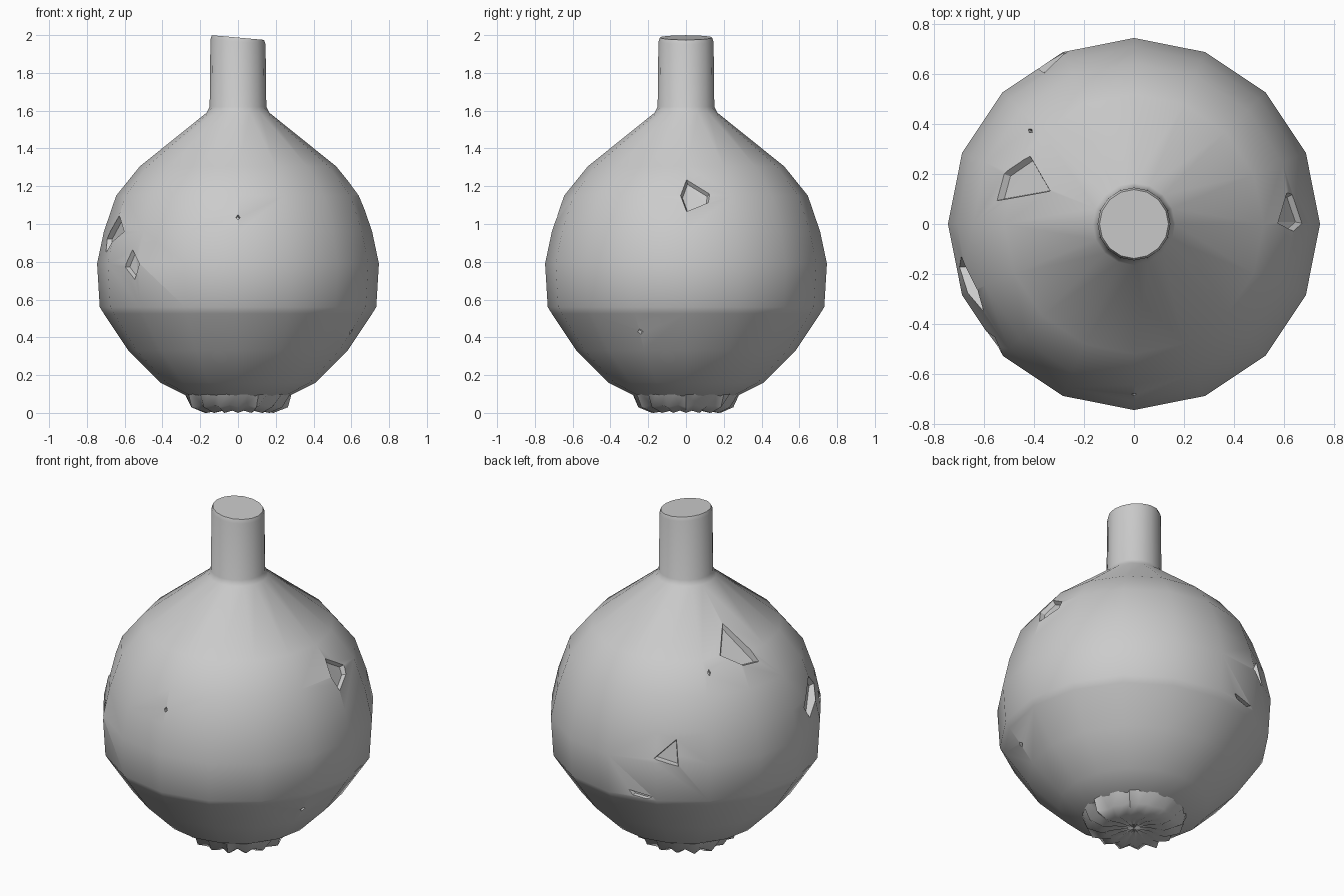
import bpy, bmesh, math, random
from mathutils import Vector
from mathutils.bvhtree import BVHTree

random.seed(4)
cube = bpy.data.objects.get("Cube")
if cube:
    bpy.data.objects.remove(cube, do_unlink=True)

clay = bpy.data.materials.new("grey clay")
clay.use_nodes = True
clay.diffuse_color = (0.6, 0.6, 0.6, 1)
clay.node_tree.nodes["Principled BSDF"].inputs["Base Color"].default_value = (0.6, 0.6, 0.6, 1)


def add_object(name, bm):
    mesh = bpy.data.meshes.new(name)
    bmesh.ops.recalc_face_normals(bm, faces=bm.faces)
    bm.to_mesh(mesh)
    bm.free()
    obj = bpy.data.objects.new(name, mesh)
    bpy.context.collection.objects.link(obj)
    mesh.materials.append(clay)
    return obj


def lathe(profile, sides, shape=lambda i, r, z: (r, z)):
    """Closed turned solid; the profile starts and ends with an axis height."""
    bm = bmesh.new()
    rings = []
    for r, z in profile[1:-1]:
        ring = []
        for i in range(sides):
            a = math.tau * i / sides
            rr, zz = shape(i, r, z)
            ring.append(bm.verts.new((rr * math.cos(a), rr * math.sin(a), zz)))
        rings.append(ring)
    ends = [bm.verts.new((0, 0, profile[k][1])) for k in (0, -1)]
    for i in range(sides):
        j = (i + 1) % sides
        for low, high in zip(rings, rings[1:]):
            bm.faces.new((low[i], low[j], high[j], high[i]))
        bm.faces.new((ends[0], rings[0][j], rings[0][i]))
        bm.faces.new((ends[1], rings[-1][i], rings[-1][j]))
    return bm


def smooth(obj, angle):
    bpy.ops.object.select_all(action="DESELECT")
    obj.select_set(True)
    bpy.context.view_layer.objects.active = obj
    bpy.ops.object.shade_smooth_by_angle(angle=math.radians(angle))


# Round body with a narrow neck, its top slightly tilted
def tilt(i, r, z):
    slope = 0.013 * math.cos(math.tau * i / 16) * r / 0.145
    return r, z - slope if z > 1.9 else z


body_profile = [(0, 0.05), (0.27, 0.09), (0.41, 0.16), (0.58, 0.33), (0.71, 0.525),
                (0.732, 0.56), (0.746, 0.79), (0.71, 0.96), (0.645, 1.15),
                (0.52, 1.305), (0.165, 1.59), (0.15, 1.62), (0.146, 1.965),
                (0.138, 1.987), (0, 1.987)]
bm = lathe(body_profile, 16, tilt)
bmesh.ops.recalc_face_normals(bm, faces=bm.faces)
surface = BVHTree.FromBMesh(bm)
body = add_object("flask_body", bm)
smooth(body, 45)

# Crumpled foot with radial folds
def fold(i, r, z):
    if z > 0.1:
        return r, z
    return r * (1 + 0.07 * (-1) ** i + random.uniform(-0.04, 0.04)), z + (i % 2) * 0.012


foot = add_object("crumpled_foot", lathe(
    [(0, 0.02), (0.09, 0.015), (0.17, 0.0), (0.24, 0.03), (0.285, 0.105), (0, 0.11)], 32, fold))
smooth(foot, 50)


# Shallow chips: corners are (turn in degrees, height) projected on the body
def pit(turn, z, size):
    return [(turn - size, z), (turn, z + 0.015), (turn + size, z), (turn, z - 0.015)]


chips = [
    [(203, 1.05), (211, 0.96), (193.5, 0.84), (190, 0.92)],
    [(219, 0.87), (226, 0.79), (222, 0.70), (215, 0.77)],
    [(0, 1.24), (12, 1.16), (11, 1.11), (0, 1.06), (-3, 1.15)],
    [(171, 1.24), (159, 1.25), (146, 1.315), (158.5, 1.44)],
    [(121, 0.93), (122, 0.77), (111, 0.815)],
    [(99, 0.60), (111, 0.58), (108, 0.56), (101, 0.57)],
    pit(270, 1.035, 1.0), pit(-22, 0.43, 1.5), pit(138, 1.25, 1.0),
]
bm = bmesh.new()
for corners in chips:
    points, normal = [], Vector()
    for turn, z in corners:
        a = math.radians(turn)
        ray = Vector((math.cos(a), math.sin(a), 0))
        hit, face_normal, _, _ = surface.ray_cast(Vector((0, 0, z)) + ray * 2, -ray)
        points.append(hit)
        normal += face_normal
    normal.normalize()
    centre = sum(points, Vector()) / len(points)
    outer = [bm.verts.new(centre + (p - centre) * 1.1 + normal * 0.03) for p in points]
    inner = [bm.verts.new(centre + (p - centre) * 0.8 - normal * 0.022) for p in points]
    bmesh.ops.convex_hull(bm, input=outer + inner)
cutter = add_object("chip_cutter", bm)
cutter.hide_render = True
cutter.hide_viewport = True

cut = body.modifiers.new("chips", "BOOLEAN")
cut.operation = "DIFFERENCE"
cut.solver = "EXACT"
cut.object = cutter
